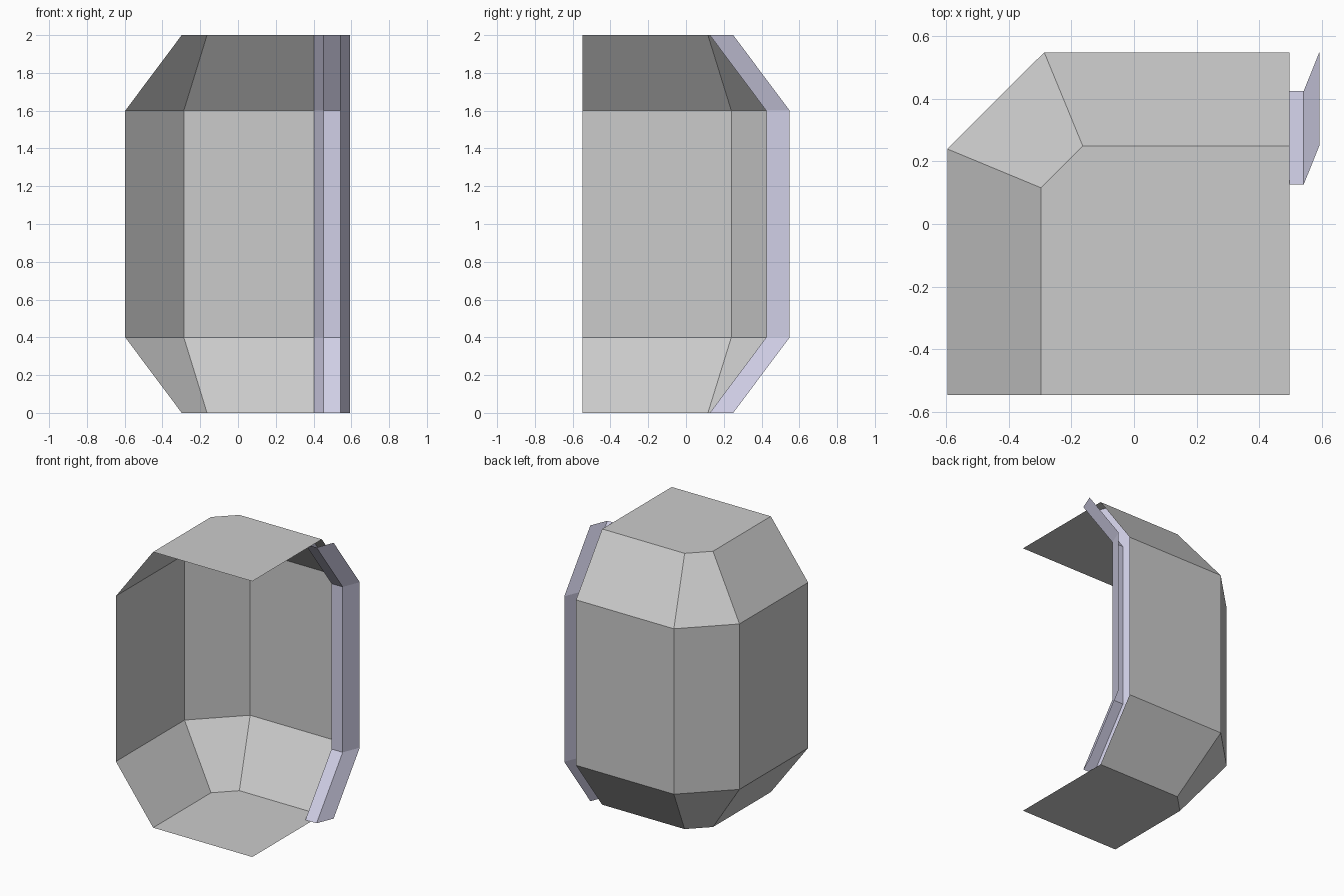
import bpy, bmesh

if "Cube" in bpy.data.objects:
    bpy.data.objects.remove(bpy.data.objects["Cube"])


def make_object(name, build, material=None):
    bm = bmesh.new()
    build(bm)
    mesh = bpy.data.meshes.new(name)
    bm.to_mesh(mesh)
    bm.free()
    obj = bpy.data.objects.new(name, mesh)
    bpy.context.collection.objects.link(obj)
    if material:
        mesh.materials.append(material)
    return obj


def loft(bm, rows):
    """Bridge successive rows of points with quads."""
    rows = [[bm.verts.new(p) for p in row] for row in rows]
    for a, b in zip(rows, rows[1:]):
        for i in range(len(a) - 1):
            bm.faces.new((a[i], a[i + 1], b[i + 1], b[i]))


# Plan outlines of the corner: wide at wall height, narrow at floor and ceiling
END_X, FRONT_Y = 0.4975, -0.547
wide = [(-0.597, FRONT_Y), (-0.597, 0.24), (-0.287, 0.549), (END_X, 0.549)]
narrow = [(-0.298, FRONT_Y), (-0.298, 0.116), (-0.164, 0.25), (END_X, 0.25)]
levels = [(0.0, narrow), (0.4, wide), (1.6, wide), (2.0, narrow)]

# Wall with chamfered corner and sloped lower and upper bands
make_object("corner_wall", lambda bm: loft(
    bm, [[(x, y, z) for x, y in plan] for z, plan in levels]))


# Floor and ceiling sheets
def slab(bm, z, flip):
    pts = [(x, y, z) for x, y in narrow + [(END_X, FRONT_Y)]]
    bm.faces.new([bm.verts.new(p) for p in (pts if flip else pts[::-1])])


make_object("floor", lambda bm: slab(bm, 0.0, False))
make_object("ceiling", lambda bm: slab(bm, 2.0, True))

# Rib: open channel following the wall section at the joint end
rib_paint = bpy.data.materials.new("rib_paint")
rib_paint.diffuse_color = (0.64, 0.63, 0.8, 1)
rib_paint.use_nodes = True
rib_paint.node_tree.nodes["Principled BSDF"].inputs["Base Color"].default_value = rib_paint.diffuse_color
channel = [(-0.095, 0.0), (-0.045, -0.124), (0.045, -0.124), (0.095, 0.0)]
make_object("joint_rib", lambda bm: loft(
    bm, [[(END_X + dx, plan[-1][1] + dy, z) for dx, dy in channel]
         for z, plan in levels]), rib_paint)
